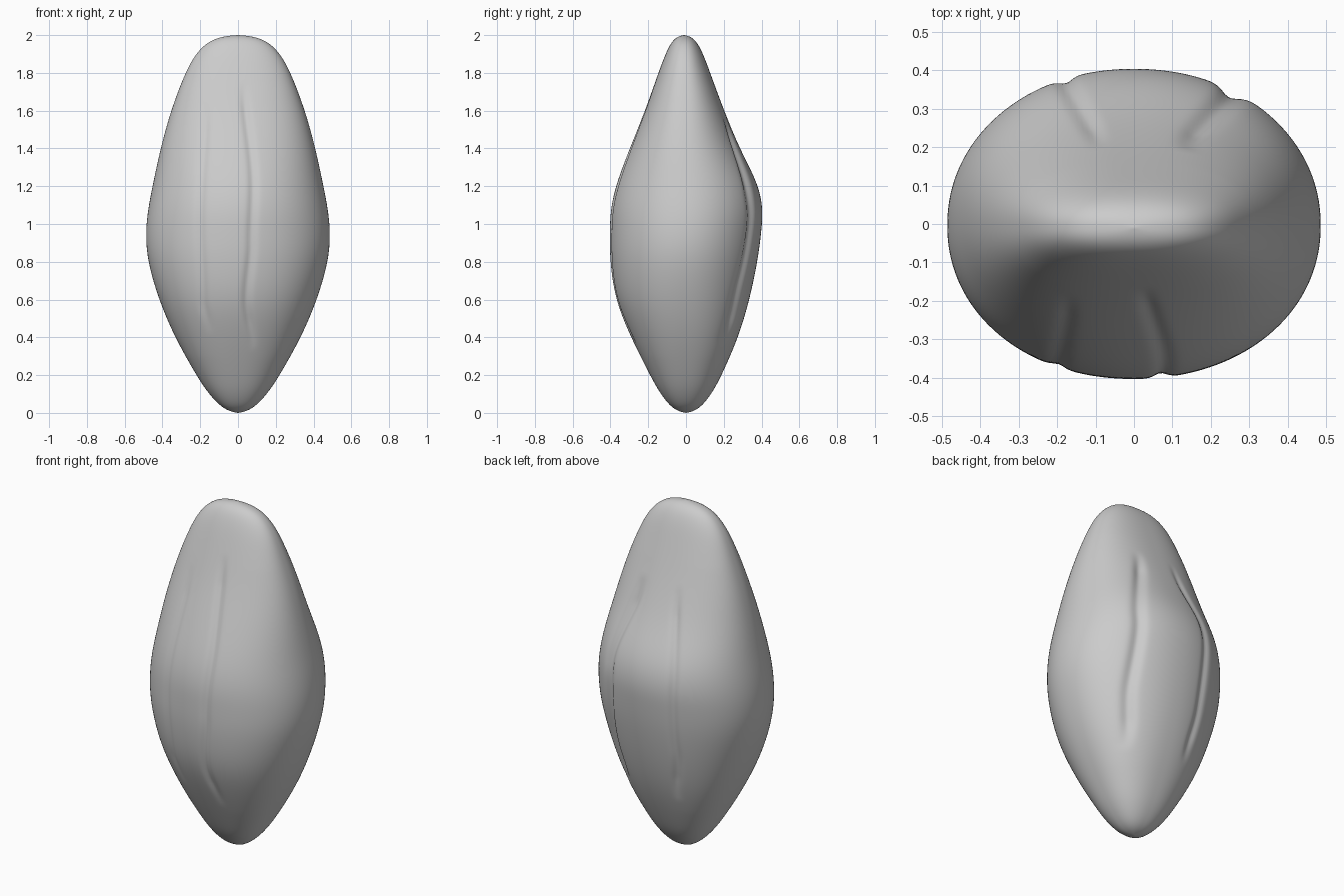
import bpy, bmesh, math
from mathutils import Vector

if "Cube" in bpy.data.objects:
    bpy.data.objects.remove(bpy.data.objects["Cube"])

# Profile stations: height, half width, front y, back y
STATIONS = [
    (0.00, 0.00, 0.00, 0.00), (0.025, 0.078, -0.07, 0.07),
    (0.10, 0.152, -0.133, 0.133), (0.20, 0.22, -0.19, 0.188),
    (0.40, 0.332, -0.29, 0.275), (0.60, 0.417, -0.37, 0.335),
    (0.80, 0.475, -0.40, 0.377), (0.95, 0.487, -0.403, 0.397),
    (1.08, 0.475, -0.397, 0.405), (1.22, 0.448, -0.365, 0.375),
    (1.40, 0.409, -0.297, 0.285), (1.60, 0.354, -0.217, 0.202),
    (1.80, 0.278, -0.146, 0.128), (1.90, 0.221, -0.108, 0.09),
    (1.96, 0.160, -0.077, 0.058), (1.99, 0.088, -0.046, 0.025),
    (2.00, 0.00, -0.01, -0.01),
]

# Grooves: side (-1 front, 1 back), depth, width, path of (z, x) from bottom to top
GROOVES = [
    (-1, 0.012, 0.022, [(0.34, 0.08), (0.6, 0.045), (0.9, 0.07), (1.2, 0.08), (1.75, 0.03)]),
    (-1, 0.008, 0.022, [(0.42, -0.15), (0.6, -0.185), (1.0, -0.2), (1.65, -0.17)]),
    (1, 0.02, 0.03, [(0.36, 0.23), (0.7, 0.275), (1.1, 0.255), (1.6, 0.14)]),
    (1, 0.012, 0.022, [(0.38, -0.13), (0.7, -0.17), (1.1, -0.18), (1.6, -0.095)]),
]
SEGMENTS, STEPS = 240, 10


def catmull(a, b, c, d, t):
    return 0.5 * (2 * b + (c - a) * t + (2 * a - 5 * b + 4 * c - d) * t * t
                  + (3 * b - a - 3 * c + d) * t ** 3)


def mirrored(s):
    z, w, f, b = s
    return (z, -w, b, f)


def path_x(path, z):
    for (z0, x0), (z1, x1) in zip(path, path[1:]):
        if z0 <= z <= z1:
            t = (z - z0) / (z1 - z0)
            t = t * t * (3 - 2 * t)
            return x0 + (x1 - x0) * t
    return path[0][1] if z < path[0][0] else path[-1][1]


def groove_depth(x, y, z):
    total = 0
    for side, depth, width, path in GROOVES:
        z0, z1 = path[0][0], path[-1][0]
        if y * side <= 0 or not z0 < z < z1:
            continue
        fade = min(1, (z - z0) / 0.15, (z1 - z) / 0.15)
        total += depth * fade * math.exp(-((x - path_x(path, z)) / width) ** 2)
    return total


# Smooth stations along the height
pts = [mirrored(STATIONS[1])] + STATIONS + [mirrored(STATIONS[-2])]
rings = []
for i in range(1, len(pts) - 2):
    for k in range(STEPS):
        rings.append([catmull(*(pts[i + j][c] for j in (-1, 0, 1, 2)), k / STEPS)
                      for c in range(4)])
rings.append(list(STATIONS[-1]))
for _ in range(25):
    rings = [rings[0]] + [[(a + 2 * b + c) / 4 for a, b, c in zip(p, q, r)]
                          for p, q, r in zip(rings, rings[1:], rings[2:])] + [rings[-1]]
rings = rings[1:-1]

# Lofted body with carved grooves
bm = bmesh.new()
loops = []
for z, w, f, b in rings:
    power = 2.08 + 0.25 * min(1, abs(z - 1) ** 2 * 2)
    loop = []
    for s in range(SEGMENTS):
        a = 2 * math.pi * s / SEGMENTS
        ca, sa = math.cos(a), math.sin(a)
        r = (abs(ca) ** power + abs(sa) ** power) ** (-1 / power)
        x = w * r * ca
        dy = (b - f) / 2 * r * sa
        n = Vector((ca / max(w, 0.01), sa / max((b - f) / 2, 0.01))).normalized()
        g = groove_depth(x, dy, z)
        loop.append(bm.verts.new((x - n.x * g, (f + b) / 2 + dy - n.y * g, z)))
    loops.append(loop)
for lo, hi in zip(loops, loops[1:]):
    for s in range(SEGMENTS):
        t = (s + 1) % SEGMENTS
        bm.faces.new((lo[s], lo[t], hi[t], hi[s]))
bottom = bm.verts.new((0, 0, 0))
top = bm.verts.new((0, -0.01, 2))
for s in range(SEGMENTS):
    t = (s + 1) % SEGMENTS
    bm.faces.new((bottom, loops[0][t], loops[0][s]))
    bm.faces.new((top, loops[-1][s], loops[-1][t]))
for face in bm.faces:
    face.smooth = True
mesh = bpy.data.meshes.new("seed_body")
bm.to_mesh(mesh)
bm.free()
bpy.context.collection.objects.link(bpy.data.objects.new("seed_body", mesh))
